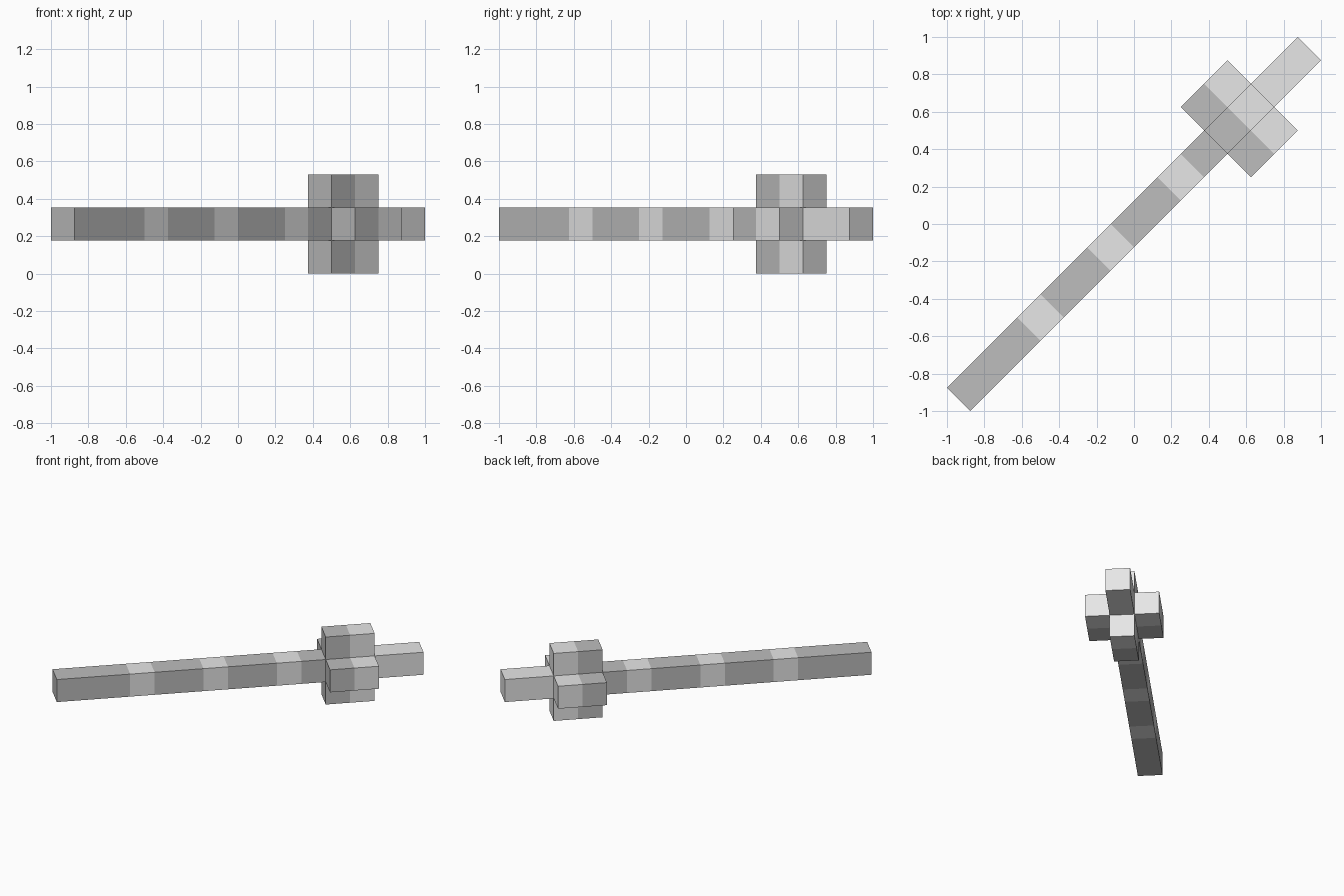
import bpy, bmesh, math
from mathutils import Matrix, Vector

default = bpy.data.objects.get("Cube")
if default:
    bpy.data.objects.remove(default, do_unlink=True)

S = math.sqrt(2) / 8      # one block
HALF = 7.5                # half the bar length in blocks


def material(name, value):
    m = bpy.data.materials.new(name)
    m.use_nodes = True
    color = (value, value, value, 1)
    m.diffuse_color = color
    m.node_tree.nodes["Principled BSDF"].inputs["Base Color"].default_value = color
    return m


LIGHT = material("light grey", 0.8)
DARK = material("dark grey", 0.51)

# Block-space x runs along the bar, which lies on the ground diagonal
PLACE = (Matrix.Translation((0, 0, 1.5 * S))
         @ Matrix.Rotation(math.pi / 4, 4, 'Z') @ Matrix.Scale(S, 4))


def banded_box(name, center, size, cuts, is_light, open_side=None):
    """Box cut across x into bands, coloured by position along the bar."""
    bm = bmesh.new()
    bmesh.ops.create_cube(bm, size=1, matrix=Matrix.Translation(center)
                          @ Matrix.Diagonal((*size, 1)))
    bm.normal_update()
    if open_side:   # leave out the side hidden against the bar
        hidden = [f for f in bm.faces if f.normal.dot(open_side) > 0.9]
        bmesh.ops.delete(bm, geom=hidden, context='FACES')
    for x in cuts:
        bmesh.ops.bisect_plane(bm, geom=bm.verts[:] + bm.edges[:] + bm.faces[:],
                               plane_co=(x, 0, 0), plane_no=(1, 0, 0))
    for f in bm.faces:
        f.material_index = 0 if is_light(f.calc_center_median().x) else 1
    bm.transform(PLACE)
    mesh = bpy.data.meshes.new(name)
    bm.to_mesh(mesh)
    bm.free()
    mesh.materials.append(LIGHT)
    mesh.materials.append(DARK)
    obj = bpy.data.objects.new(name, mesh)
    bpy.context.collection.objects.link(obj)


# Long bar: light rings every third block, light tip
rings = (3, 6, 9)
tip = 12
bar_cuts = [e - HALF for r in rings for e in (r, r + 1)] + [tip - HALF]
banded_box("handle_bar", (0, 0, 0), (2 * HALF, 1, 1), bar_cuts,
           lambda x: x + HALF > tip or any(r < x + HALF < r + 1 for r in rings))

# Four head blocks around the bar, dark behind and light towards the tip
seam = tip - HALF
for name, side in (("left_head_block", Vector((0, -1, 0))),
                   ("right_head_block", Vector((0, 1, 0))),
                   ("top_head_block", Vector((0, 0, 1))),
                   ("bottom_head_block", Vector((0, 0, -1)))):
    banded_box(name, Vector((seam, 0, 0)) + side, (2, 1, 1), [seam],
               lambda x: x > seam, open_side=-side)
